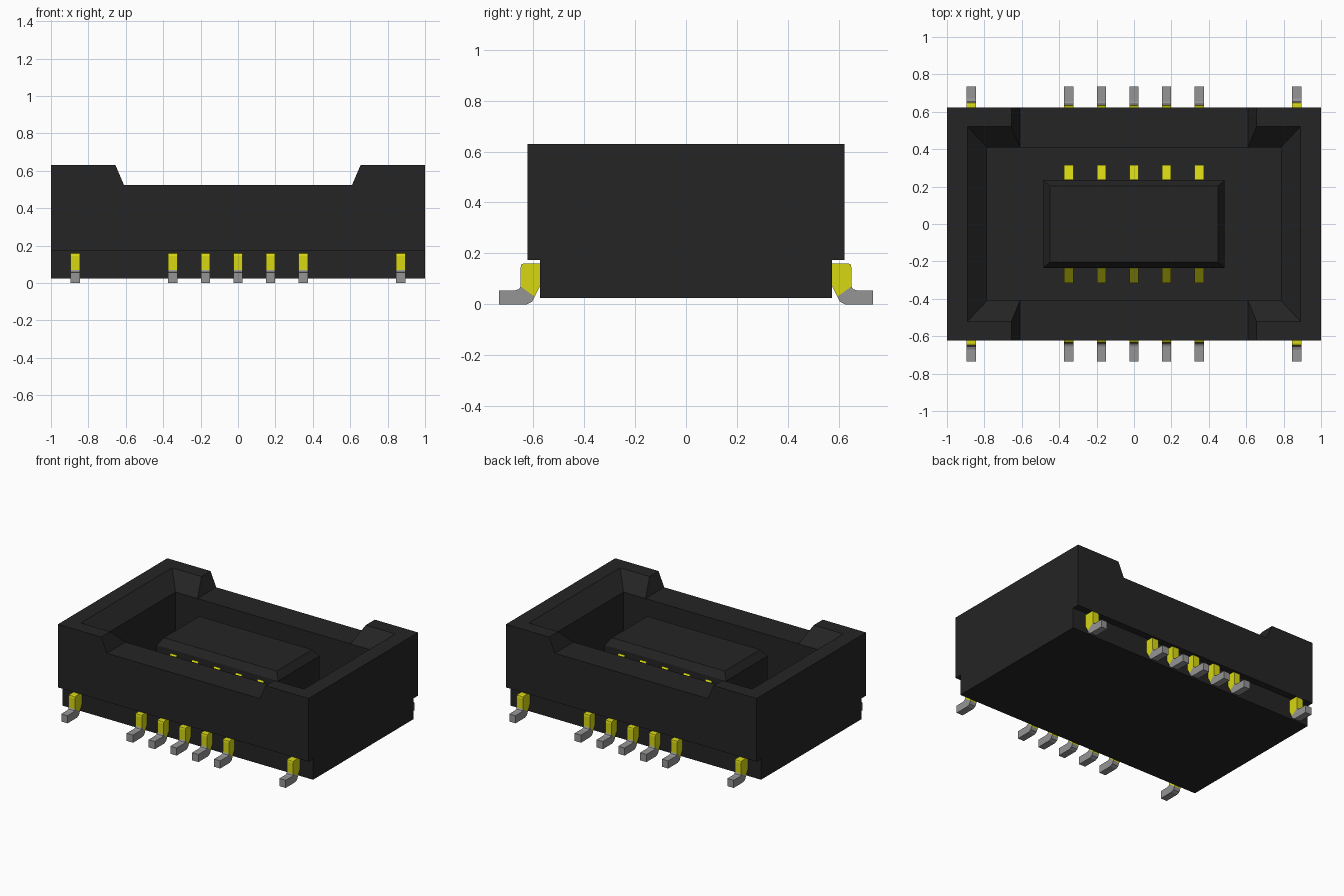
import bpy, bmesh

if "Cube" in bpy.data.objects:
    bpy.data.objects.remove(bpy.data.objects["Cube"], do_unlink=True)


def material(name, rgb):
    m = bpy.data.materials.new(name)
    m.use_nodes = True
    m.diffuse_color = (*rgb, 1)
    bsdf = m.node_tree.nodes["Principled BSDF"]
    bsdf.inputs["Base Color"].default_value = (*rgb, 1)
    bsdf.inputs["Roughness"].default_value = 0.6
    return m


BLACK = material("black plastic", (0.018, 0.018, 0.018))
GOLD = material("yellow gold", (0.68, 0.68, 0.007))
TIN = material("grey tin", (0.30, 0.30, 0.30))


def skin(name, rings, mat):
    """Closed solid through equal-length rings of points."""
    bm = bmesh.new()
    loops = [[bm.verts.new(p) for p in ring] for ring in rings]
    for a, b in zip(loops, loops[1:]):
        for i in range(len(a)):
            j = (i + 1) % len(a)
            bm.faces.new((a[i], a[j], b[j], b[i]))
    bm.faces.new(loops[0])
    bm.faces.new(loops[-1])
    bmesh.ops.recalc_face_normals(bm, faces=bm.faces)
    mesh = bpy.data.meshes.new(name)
    bm.to_mesh(mesh)
    bm.free()
    mesh.materials.append(mat)
    obj = bpy.data.objects.new(name, mesh)
    bpy.context.collection.objects.link(obj)
    return obj


def rect(hx, hy, z):
    return [(-hx, -hy, z), (hx, -hy, z), (hx, hy, z), (-hx, hy, z)]


def lead_part(name, x, side, profile, mat, width=0.05):
    """Extrude a (y, z) profile across x; side is -1 front or 1 back."""
    return skin(name, [[(x + s * width / 2, side * y, z) for y, z in profile]
                       for s in (-1, 1)], mat)


# Housing: notched silhouette extruded front to back
half = [(1, 0.025), (1, 0.63), (0.655, 0.63), (0.61, 0.525)]
outline = half + [(-x, z) for x, z in reversed(half)]
housing = skin("housing", [[(x, y, z) for x, z in outline]
                           for y in (-0.623, 0.623)], BLACK)

# Cutters: chamfered cavity and the undercut on both long sides
cutters = [skin("cavity_cutter", [rect(0.785, 0.41, 0.15), rect(0.785, 0.41, 0.525),
                                  rect(0.89, 0.52, 0.63), rect(0.89, 0.52, 0.8)], BLACK)]
for side in (-1, 1):
    cutters.append(skin("undercut_cutter",
                        [[(x, side * y, z) for y, z in
                          ((0.573, -0.1), (0.8, -0.1), (0.8, 0.175), (0.573, 0.175))]
                         for x in (-1.2, 1.2)], BLACK))
for cutter in cutters:
    cutter.hide_render = True
    mod = housing.modifiers.new("cut", 'BOOLEAN')
    mod.operation = 'DIFFERENCE'
    mod.solver = 'EXACT'
    mod.object = cutter
bpy.context.view_layer.update()
cut_mesh = bpy.data.meshes.new_from_object(
    housing.evaluated_get(bpy.context.evaluated_depsgraph_get()))
housing.modifiers.clear()
housing.data = cut_mesh
for cutter in cutters:
    bpy.data.objects.remove(cutter, do_unlink=True)

# Central tongue with chamfered top
skin("tongue", [rect(0.485, 0.235, 0.14), rect(0.485, 0.235, 0.47),
                rect(0.45, 0.203, 0.52)], BLACK)

# Leads: gold shank and tin foot, on both long sides
CONTACT = [(0.225, 0.14), (0.315, 0.14), (0.315, 0.36), (0.237, 0.44), (0.225, 0.44)]
pins = [i * 0.174 for i in range(-2, 3)]
for side, where in ((-1, "front"), (1, "back")):
    for x in pins + [-0.87, 0.87]:
        is_pin = x in pins
        kind = "pin" if is_pin else "anchor"
        o = 0.635 if is_pin else 0.65      # outer face of the shank
        shank = [(0.56, 0.16), (o - 0.012, 0.16), (o - 0.003, 0.157), (o, 0.145),
                 (o, 0.07), (0.595, 0.03), (0.58, 0.06), (0.56, 0.1)]
        foot = [(o, 0.07), (o + 0.006, 0.06), (o + 0.02, 0.055), (0.735, 0.055),
                (0.735, 0), (0.625, 0), (0.605, 0.01), (0.595, 0.03)]
        lead_part(f"{where}_{kind}_shank", x, side, shank, GOLD)
        lead_part(f"{where}_{kind}_foot", x, side, foot, TIN)
        if is_pin:
            lead_part(f"{where}_contact", x, side, CONTACT, GOLD)
